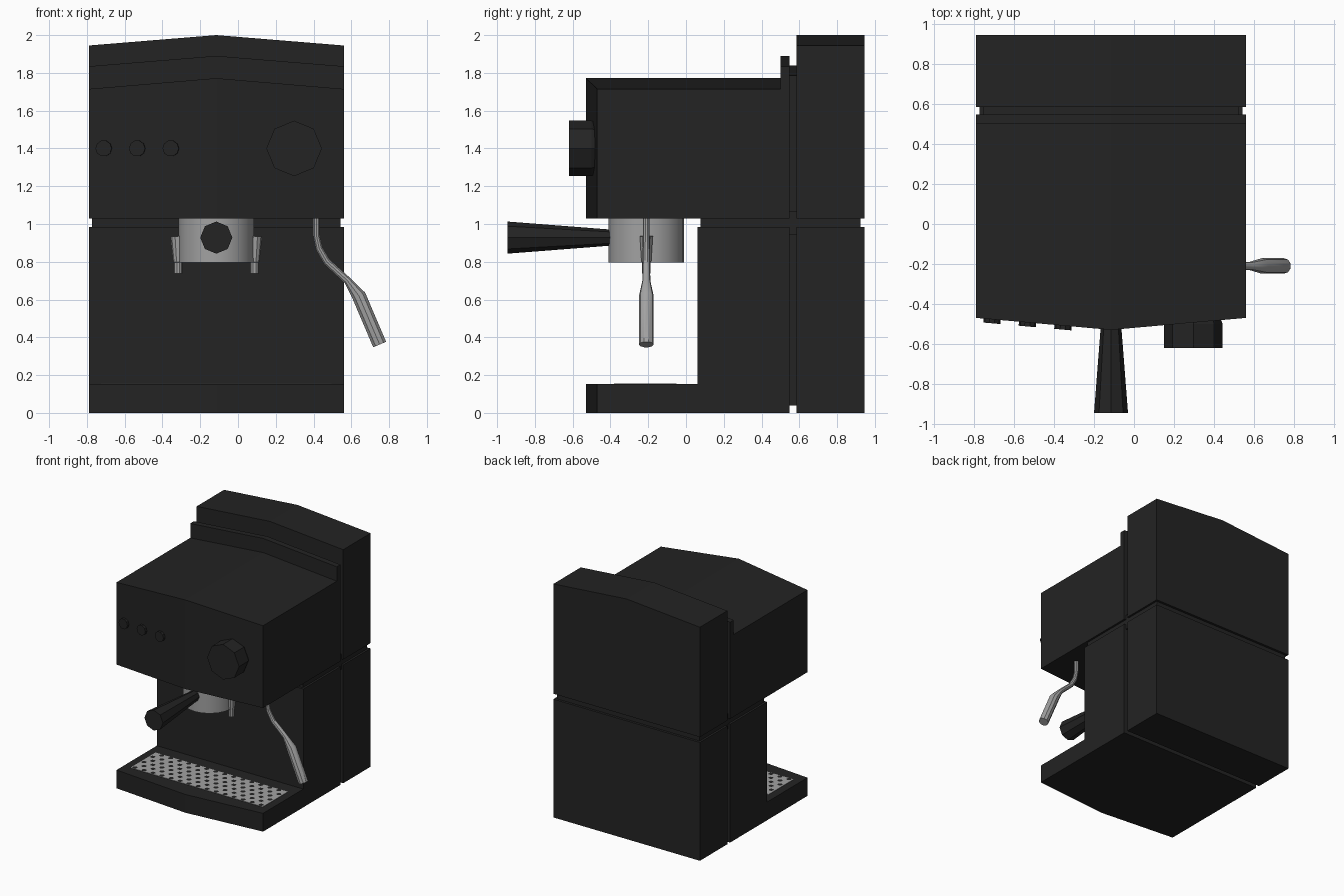
import bpy, bmesh, math
from mathutils import Vector

if "Cube" in bpy.data.objects:
    bpy.data.objects.remove(bpy.data.objects["Cube"])

CX, HW = -0.115, 0.675          # body centre line and half width


def material(name, v):
    m = bpy.data.materials.new(name)
    m.diffuse_color = (v, v, v, 1)
    m.use_nodes = True
    m.node_tree.nodes["Principled BSDF"].inputs["Base Color"].default_value = m.diffuse_color
    return m


BLACK = material("black_plastic", 0.017)
STEEL = material("brushed_steel", 0.36)


def finish(bm, name, mat, smooth=None):
    bmesh.ops.recalc_face_normals(bm, faces=bm.faces)
    me = bpy.data.meshes.new(name)
    bm.to_mesh(me)
    bm.free()
    me.materials.append(mat)
    ob = bpy.data.objects.new(name, me)
    bpy.context.collection.objects.link(ob)
    if smooth:
        bpy.context.view_layer.objects.active = ob
        ob.select_set(True)
        bpy.ops.object.shade_smooth_by_angle(angle=math.radians(smooth))
        ob.select_set(False)
    return ob


def block(name, y0, y1, z0, z1, bulge=0.0, peak=0.0, hw=HW):
    """Box whose front bulges and whose top peaks along the centre line."""
    bm = bmesh.new()
    rings = []
    for x, c in ((-hw, 0), (0, 1), (hw, 0)):
        pts = [(y0 - c * bulge, z0), (y1, z0), (y1, z1 + c * peak), (y0 - c * bulge, z1 + c * peak)]
        rings.append([bm.verts.new((CX + x, y, z)) for y, z in pts])
    for a, b in zip(rings, rings[1:]):
        for i in range(4):
            bm.faces.new((a[i], a[(i + 1) % 4], b[(i + 1) % 4], b[i]))
    bm.faces.new(rings[0])
    bm.faces.new(rings[-1])
    return finish(bm, name, BLACK)


def tube(name, pts, radii, sides, mat, ref=(1, 0, 0), smooth=None):
    """Capped round sweep along a path with a radius at each point."""
    bm = bmesh.new()
    pts = [Vector(p) for p in pts]
    rings = []
    for i, (p, r) in enumerate(zip(pts, radii)):
        t = (pts[min(i + 1, len(pts) - 1)] - pts[max(i - 1, 0)]).normalized()
        u = Vector(ref)
        u = (u - t * u.dot(t)).normalized()
        v = t.cross(u)
        rings.append([bm.verts.new(p + r * (u * math.cos(a) + v * math.sin(a)))
                      for a in (2 * math.pi * k / sides for k in range(sides))])
    for a, b in zip(rings, rings[1:]):
        for i in range(sides):
            bm.faces.new((a[i], a[(i + 1) % sides], b[(i + 1) % sides], b[i]))
    bm.faces.new(rings[0])
    bm.faces.new(rings[-1])
    return finish(bm, name, mat, smooth)


# Rear tank, lower and upper halves
block("rear_lower", 0.585, 0.945, 0, 0.985)
block("rear_upper", 0.585, 0.945, 1.03, 1.945, peak=0.055)

# Front body: drip base, column, brewing head and its raised rear rim
block("drip_base", -0.47, 0.06, 0, 0.152, bulge=0.06)
block("column", 0.06, 0.548, 0, 0.985)
block("head", -0.47, 0.50, 1.03, 1.715, bulge=0.06, peak=0.057)
block("head_rim", 0.50, 0.548, 1.03, 1.835, peak=0.055)

# Recessed cores seen in the vertical and horizontal seams
block("vertical_seam_core", 0.53, 0.60, 0.04, 1.785, peak=0.055, hw=0.64)
block("horizontal_seam_core", 0.077, 0.925, 0.945, 1.07, hw=0.658)

# Push buttons, tilted with the angled front face
slope = 0.06 / HW
n = Vector((-slope, -1, 0)).normalized()
for i, x in enumerate((-0.71, -0.533, -0.355)):
    p = Vector((x, -0.47 - slope * (x - CX + HW), 1.40))
    tube(f"button_{i + 1}", [p - n * 0.02, p + n * 0.02], [0.043] * 2, 10, BLACK)

# Control knob
tube("control_knob", [(0.297, -0.47, 1.40), (0.297, -0.50, 1.40), (0.297, -0.62, 1.40)],
     [0.135, 0.147, 0.147], 8, BLACK)

# Group head, portafilter handle and spouts
GY = -0.21
tube("group_head", [(CX, GY, 0.797), (CX, GY, 1.04)], [0.2, 0.2], 20, STEEL, smooth=30)
tube("portafilter_handle", [(CX, -0.38, 0.928), (CX, -0.405, 0.928), (CX, -0.945, 0.928)],
     [0.03, 0.043, 0.085], 8, BLACK)
for side, s in (("left", -1), ("right", 1)):
    x = CX + s * 0.202
    tube(f"spout_{side}", [(x + s * 0.005, GY, 0.935), (x, GY, 0.80), (x, GY, 0.797), (x, GY, 0.738)],
         [0.036, 0.027, 0.023, 0.023], 10, STEEL, smooth=30)

# Steam wand: thin bent pipe with a thick grip
tube("steam_wand",
     [(0.415, GY, 1.05), (0.415, GY, 0.94), (0.43, GY, 0.87), (0.47, GY, 0.80),
      (0.58, GY, 0.70), (0.64, GY, 0.62), (0.75, GY, 0.362)],
     [0.018, 0.018, 0.019, 0.02, 0.021, 0.039, 0.039], 10, STEEL, ref=(0, 1, 0), smooth=35)

# Drip grille: thin steel plate with staggered round holes
bm = bmesh.new()
bmesh.ops.create_cube(bm, size=1)
for v in bm.verts:
    v.co = (CX + v.co.x * 1.22, -0.215 + v.co.y * 0.33, 0.153 + v.co.z * 0.004)
finish(bm, "drip_grille", STEEL)
bm = bmesh.new()
for row in range(6):
    for col in range(15 - row % 2):
        x = CX + (col - 7 + 0.5 * (row % 2)) * 0.083
        y = -0.215 + (row - 2.5) * 0.058
        ring = [bm.verts.new((x + 0.02 * math.cos(a), y + 0.02 * math.sin(a), 0.1565))
                for a in (math.pi * k / 4 for k in range(8))]
        bm.faces.new(ring)
finish(bm, "grille_holes", BLACK)
